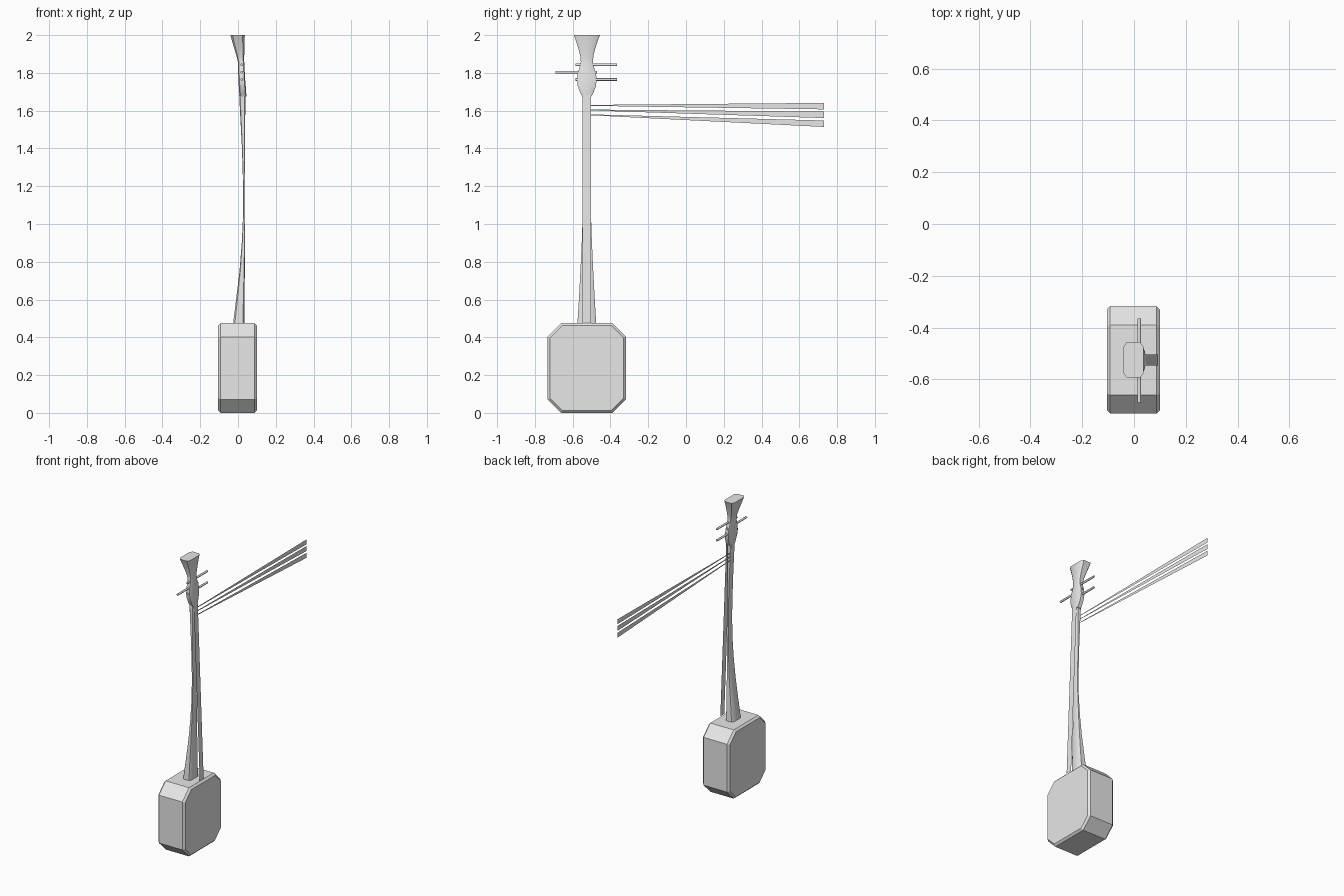
import bpy, bmesh, math
from mathutils import Vector, Matrix

cube = bpy.data.objects.get("Cube")
if cube:
    bpy.data.objects.remove(cube, do_unlink=True)

grey = bpy.data.materials.new("plain grey")
grey.use_nodes = True
grey.diffuse_color = (0.8, 0.8, 0.8, 1)
grey.node_tree.nodes["Principled BSDF"].inputs["Base Color"].default_value = (0.8, 0.8, 0.8, 1)

AXIS_Y = -0.525  # the instrument's centre line


def finish(name, bm, smooth=None):
    mesh = bpy.data.meshes.new(name)
    bm.to_mesh(mesh)
    bm.free()
    obj = bpy.data.objects.new(name, mesh)
    bpy.context.collection.objects.link(obj)
    mesh.materials.append(grey)
    if smooth:
        bpy.ops.object.select_all(action='DESELECT')
        obj.select_set(True)
        bpy.context.view_layer.objects.active = obj
        bpy.ops.object.shade_smooth_by_angle(angle=math.radians(smooth))
    return obj


def loft(name, rings, smooth=None):
    """Skin a stack of equal-sized rings and cap both ends."""
    bm = bmesh.new()
    loops = [[bm.verts.new(p) for p in ring] for ring in rings]
    n = len(loops[0])
    for a, b in zip(loops, loops[1:]):
        for i in range(n):
            j = (i + 1) % n
            bm.faces.new((a[i], a[j], b[j], b[i]))
    bm.faces.new(loops[0])
    bm.faces.new(loops[-1])
    bmesh.ops.recalc_face_normals(bm, faces=bm.faces)
    return finish(name, bm, smooth)


def octagon(half_a, half_b, cut_a, cut_b):
    a, b = half_a, half_b
    return [(a, b - cut_b), (a - cut_a, b), (cut_a - a, b), (-a, b - cut_b),
            (-a, cut_b - b), (cut_a - a, -b), (a - cut_a, -b), (a, cut_b - b)]


# Body: octagonal drum with bevelled rims
def body_ring(x, inset):
    pts = octagon(0.2075 - inset, 0.2375 - inset, 0.072 - inset * 0.6, 0.072 - inset * 0.6)
    return [(x, AXIS_Y + y, 0.2375 + z) for y, z in pts]


loft("body", [body_ring(-0.105, 0.013), body_ring(-0.092, 0),
              body_ring(0.087, 0), body_ring(0.1, 0.013)])


# Neck and head: sections given as height, back x, front x, half width
def section(z, back, front, half):
    mid, depth = (back + front) / 2, (front - back) / 2
    pts = octagon(depth, half, depth * 0.3, half * 0.25)
    return [(mid + x, AXIS_Y + y, z) for x, y in pts]


neck = [(0.47, -0.026, 0.035, 0.05), (0.6, -0.01, 0.035, 0.042), (0.75, 0.008, 0.036, 0.034),
        (0.9, 0.02, 0.037, 0.027), (1.05, 0.027, 0.038, 0.022), (1.2, 0.027, 0.038, 0.021),
        (1.4, 0.021, 0.037, 0.021), (1.55, 0.013, 0.038, 0.021), (1.69, 0.006, 0.04, 0.021)]
loft("neck", [section(*s) for s in neck], 40)

head = [(1.675, 0.008, 0.045, 0.024), (1.7, 0.006, 0.043, 0.037), (1.73, 0.004, 0.041, 0.048),
        (1.765, 0.002, 0.038, 0.052), (1.8, 0.001, 0.036, 0.048), (1.83, 0, 0.034, 0.038),
        (1.86, -0.001, 0.033, 0.032), (1.89, -0.008, 0.033, 0.035), (1.93, -0.02, 0.034, 0.045),
        (1.97, -0.032, 0.035, 0.058), (2.0, -0.04, 0.036, 0.069)]
loft("head", [section(*s) for s in head], 40)


# Tuning pegs: one to the front, two to the back
for name, z, y0, y1 in (("lower_peg", 1.765, -0.585, -0.365),
                        ("middle_peg", 1.803, -0.69, -0.47),
                        ("upper_peg", 1.843, -0.585, -0.365)):
    bm = bmesh.new()
    place = Matrix.Translation((0.02, (y0 + y1) / 2, z)) @ Matrix.Rotation(math.pi / 2, 4, 'X')
    bmesh.ops.create_cone(bm, cap_ends=True, segments=8, radius1=0.007, radius2=0.007,
                          depth=y1 - y0, matrix=place)
    finish(name, bm, 50)


def sheet(name, corners):
    bm = bmesh.new()
    bm.faces.new([bm.verts.new(c) for c in corners])
    finish(name, bm)


# String band running from the head down to the body front
sheet("string_band", [(0.09, -0.547, 0.477), (0.09, -0.504, 0.477),
                      (0.045, -0.504, 1.68), (0.045, -0.547, 1.68)])

# Three flat streamers widening away from the neck
for name, start, end in (("upper_streamer", 1.628, 1.624),
                         ("middle_streamer", 1.604, 1.578),
                         ("lower_streamer", 1.579, 1.531)):
    sheet(name, [(0.012, -0.535, start - 0.002), (0.012, 0.73, end - 0.017),
                 (0.012, 0.73, end + 0.017), (0.012, -0.535, start + 0.002)])
